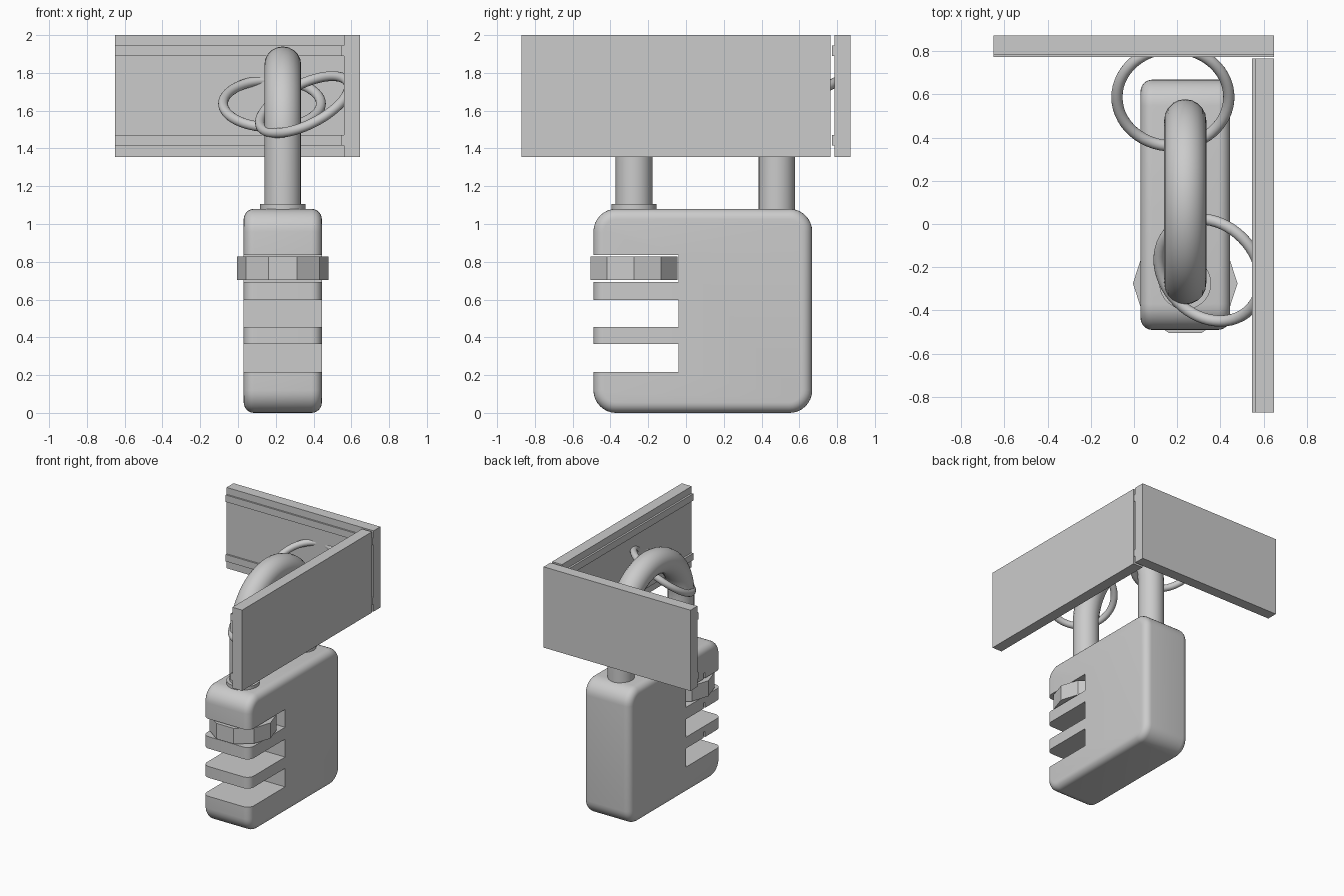
import bpy, bmesh, math
from mathutils import Vector, Matrix

if "Cube" in bpy.data.objects:
    bpy.data.objects.remove(bpy.data.objects["Cube"])


def finish(name, bm, smooth=True):
    me = bpy.data.meshes.new(name)
    bm.to_mesh(me)
    bm.free()
    ob = bpy.data.objects.new(name, me)
    bpy.context.collection.objects.link(ob)
    activate(ob)
    if smooth:
        bpy.ops.object.shade_smooth_by_angle(angle=math.radians(35))
    return ob


def activate(ob):
    bpy.ops.object.select_all(action='DESELECT')
    ob.select_set(True)
    bpy.context.view_layer.objects.active = ob


def add_box(bm, lo, hi):
    lo, hi = Vector(lo), Vector(hi)
    size = hi - lo
    m = Matrix.Translation((lo + hi) / 2) @ Matrix.Diagonal((*size, 1))
    bmesh.ops.create_cube(bm, size=1, matrix=m)


def cylinder(name, sides, r, loc, z0, z1, spin=0.0, smooth=True):
    bm = bmesh.new()
    m = Matrix.Translation((*loc, (z0 + z1) / 2)) @ Matrix.Rotation(spin, 4, 'Z')
    bmesh.ops.create_cone(bm, cap_ends=True, segments=sides, radius1=r,
                          radius2=r, depth=z1 - z0, matrix=m)
    return finish(name, bm, smooth)


CX = 0.237          # centre plane of the lock
FRONT_LEG = -0.275  # y of the shackle legs
REAR_LEG = 0.48
SLOTS = [(0.217, 0.365), (0.455, 0.598), (0.693, 0.835)]

# Lock body: big corner rounding in profile, then softened rims
bm = bmesh.new()
add_box(bm, (0.03, -0.49, 0.0), (0.444, 0.668, 1.08))
along_x = [e for e in bm.edges if abs(e.verts[0].co.x - e.verts[1].co.x) > 0.1]
bmesh.ops.bevel(bm, geom=along_x, offset=0.12, segments=8, profile=0.5, affect='EDGES')
rims = [e for e in bm.edges if abs(e.verts[0].co.x - e.verts[1].co.x) < 1e-4]
bmesh.ops.bevel(bm, geom=rims, offset=0.055, segments=6, profile=0.5, affect='EDGES')
body = finish("lock_body", bm, False)

# Dial slots and small index notches, cut from the body
bm = bmesh.new()
for z0, z1 in SLOTS:
    add_box(bm, (-0.3, -0.8, z0), (0.8, -0.04, z1))
    add_box(bm, (0.0, FRONT_LEG - 0.01, z1 - 0.01), (0.045, FRONT_LEG + 0.01, z1 + 0.045))
cutter = finish("slot_cutter", bm, False)
cutter.hide_render = True
mod = body.modifiers.new("slots", 'BOOLEAN')
mod.operation = 'DIFFERENCE'
mod.solver = 'EXACT'
mod.use_self = True
mod.object = cutter
activate(body)
bpy.ops.object.modifier_apply(modifier=mod.name)
bpy.data.objects.remove(cutter)
bpy.ops.object.shade_smooth_by_angle(angle=math.radians(35))

# Ten-sided dial in the top slot, one corner facing front
cylinder("number_dial", 10, 0.242, (CX, FRONT_LEG), 0.703, 0.827, math.pi / 2, False)

# Collar at the base of the front leg
cylinder("shackle_collar", 40, 0.12, (CX, FRONT_LEG), 1.06, 1.105)

# Shackle: tube along an inverted U
mid, rad = (FRONT_LEG + REAR_LEG) / 2, (REAR_LEG - FRONT_LEG) / 2
arc_z = 1.94 - 0.0975 - rad
path = [(FRONT_LEG, 1.02)]
path += [(mid - rad * math.cos(math.pi * i / 28), arc_z + rad * math.sin(math.pi * i / 28))
         for i in range(29)]
path += [(REAR_LEG, 1.02)]
cu = bpy.data.curves.new("shackle", 'CURVE')
cu.dimensions = '3D'
cu.bevel_depth = 0.0975
cu.bevel_resolution = 8
cu.use_fill_caps = True
sp = cu.splines.new('POLY')
sp.points.add(len(path) - 1)
for p, (y, z) in zip(sp.points, path):
    p.co = (CX, y, z, 1)
shackle = bpy.data.objects.new("shackle", cu)
bpy.context.collection.objects.link(shackle)
activate(shackle)
bpy.ops.object.convert(target='MESH')
bpy.ops.object.shade_smooth_by_angle(angle=math.radians(35))

# Two tilted rings hanging on the shackle and passing into the plates
for name, loc, normal in [
        ("rear_ring", (0.18, 0.587, 1.637), (0, -0.486, 0.874)),
        ("front_ring", (0.352, -0.213, 1.632), (-0.41, -0.41, 0.81))]:
    bpy.ops.mesh.primitive_torus_add(
        major_radius=0.259, minor_radius=0.026, major_segments=56, minor_segments=16,
        location=loc, rotation=Vector(normal).to_track_quat('Z', 'Y').to_euler())
    ring = bpy.context.object
    ring.name = name
    bpy.ops.object.shade_smooth_by_angle(angle=math.radians(60))

# Two tag plates, each with a pair of raised rails on the inner face
RAILS = [(1.415, 1.47), (1.89, 1.945)]
bm = bmesh.new()
add_box(bm, (-0.65, 0.785, 1.355), (0.647, 0.872, 2.0))
for z0, z1 in RAILS:
    add_box(bm, (-0.65, 0.772, z0), (0.647, 0.79, z1))
finish("rear_plate", bm, False)

bm = bmesh.new()
add_box(bm, (0.56, -0.872, 1.355), (0.647, 0.765, 2.0))
for z0, z1 in RAILS:
    add_box(bm, (0.545, -0.872, z0), (0.565, 0.765, z1))
finish("side_plate", bm, False)
